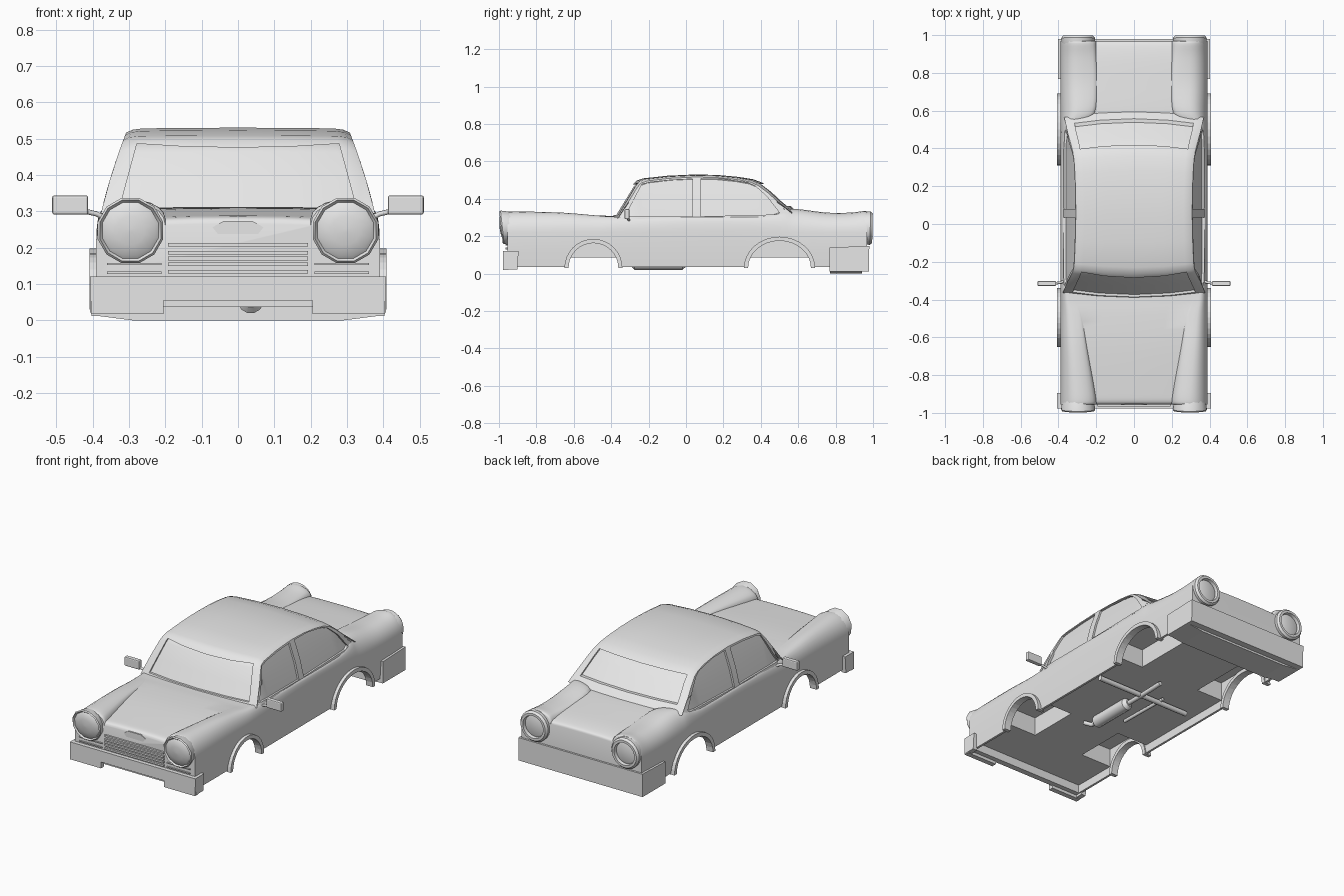
import bpy, bmesh, math
from mathutils import Vector

cube = bpy.data.objects.get("Cube")
if cube:
    bpy.data.objects.remove(cube)

grey = bpy.data.materials.new("plain_grey")
grey.use_nodes = True
grey.diffuse_color = (0.8, 0.8, 0.8, 1)
grey.node_tree.nodes["Principled BSDF"].inputs["Base Color"].default_value = (0.8, 0.8, 0.8, 1)


def finish(bm, name):
    bmesh.ops.recalc_face_normals(bm, faces=bm.faces)
    mesh = bpy.data.meshes.new(name)
    bm.to_mesh(mesh)
    bm.free()
    ob = bpy.data.objects.new(name, mesh)
    bpy.context.collection.objects.link(ob)
    mesh.materials.append(grey)
    return ob


def smooth(ob, angle=35):
    bpy.ops.object.select_all(action='DESELECT')
    bpy.context.view_layer.objects.active = ob
    ob.select_set(True)
    bpy.ops.object.shade_smooth_by_angle(angle=math.radians(angle))


def loft(name, rings):
    """Skin a list of closed rings and cap both ends."""
    bm = bmesh.new()
    rows = [[bm.verts.new(p) for p in ring] for ring in rings]
    n = len(rows[0])
    for a, b in zip(rows, rows[1:]):
        for i in range(n):
            j = (i + 1) % n
            bm.faces.new((a[i], a[j], b[j], b[i]))
    bm.faces.new(rows[0])
    bm.faces.new(rows[-1])
    return finish(bm, name)


def prism(name, pts, axis, lo, hi):
    """Extrude a 2D outline along x, y or z."""
    def place(p, d):
        v = list(p)
        v.insert("xyz".index(axis), d)
        return v
    return loft(name, [[place(p, d) for p in pts] for d in (lo, hi)])


def box(name, x, y, z):
    return prism(name, [(x[0], y[0]), (x[1], y[0]), (x[1], y[1]), (x[0], y[1])], 'z', *z)


def lathe(name, profile, x, z, segments, lean=0):
    """Turn (radius, y) pairs about an axis along y; lean shears the end."""
    rings = []
    for r, y in profile:
        ring = []
        for i in range(segments):
            a = 2 * math.pi * (i + 0.5) / segments
            ring.append((x + r * math.cos(a), y - lean * r * math.sin(a), z + r * math.sin(a)))
        rings.append(ring)
    ob = loft(name, rings)
    smooth(ob)
    return ob


def tube(name, pts, r):
    curve = bpy.data.curves.new(name, 'CURVE')
    curve.dimensions = '3D'
    curve.bevel_depth, curve.bevel_resolution, curve.use_fill_caps = r, 2, True
    line = curve.splines.new('POLY')
    line.points.add(len(pts) - 1)
    for p, co in zip(line.points, pts):
        p.co = (*co, 1)
    ob = bpy.data.objects.new(name, curve)
    bpy.context.collection.objects.link(ob)
    curve.materials.append(grey)


def cut(ob, cutters):
    for c in cutters:
        mod = ob.modifiers.new("cut", 'BOOLEAN')
        mod.operation, mod.solver, mod.object = 'DIFFERENCE', 'EXACT', c
        bpy.context.view_layer.objects.active = ob
        bpy.ops.object.modifier_apply(modifier=mod.name)
        bpy.data.objects.remove(c)


def mirrored(half):
    return half + [(-x, y, z) for x, y, z in reversed(half) if x > 0]


def spline(keys, steps):
    out = []
    for i in range(len(keys) - 1):
        k = [Vector(keys[max(0, min(len(keys) - 1, i + d))]) for d in (-1, 0, 1, 2)]
        for s in range(steps):
            t = s / steps
            m1, m2 = (k[2] - k[0]) / 2, (k[3] - k[1]) / 2
            out.append(k[1] * (2*t**3 - 3*t*t + 1) + m1 * (t**3 - 2*t*t + t)
                       + k[2] * (3*t*t - 2*t**3) + m2 * (t**3 - t*t))
    return out + [Vector(keys[-1])]


# Lower body: y, deck height, deck half width, fender crest height
BODY = [(-.955, .262, .2, .328), (-.94, .28, .2, .332), (-.87, .288, .21, .332), (-.65, .304, .25, .325),
        (-.48, .307, .28, .311), (-.36, .303, .32, .303), (0, .3, .355, .302), (.4, .3, .35, .304),
        (.52, .318, .29, .335), (.59, .325, .208, .345), (.75, .315, .2, .326), (.88, .304, .2, .326),
        (.955, .29, .2, .335), (.968, .275, .2, .33)]
SIDE, BOTTOM = .39, .036


def body_ring(k):
    y, deck, edge, crest = k
    mid, rx = (edge + SIDE) / 2, (SIDE - edge) / 2
    half = [(0, y, deck + .004), (edge * .6, y, deck + .003), (edge, y, deck)]
    for i in range(1, 6):
        a = math.pi / 2 * i / 5
        half.append((mid - rx * math.cos(a), y, deck + (crest - deck) * math.sin(a)))
    for i in range(1, 7):
        a = math.pi / 2 * i / 6
        half.append((mid + rx * math.sin(a), y, .22 + (crest - .22) * math.cos(a)))
    half += [(SIDE, y, .12), (SIDE - .005, y, BOTTOM), (0, y, BOTTOM)]
    return mirrored(half)


def arch(cy, w, h):
    return [(cy - w * math.cos(math.pi * i / 16), .03 + h * math.sin(math.pi * i / 16)) for i in range(17)]


# Wheel openings lead into square wells; each arch has a raised flare
body = loft("body", [body_ring(k) for k in spline(BODY, 4)])
cutters = [box("floor_cutter", (-.372, .372), (-.92, .78), (-.1, .085))]
for end, cy, w, h, well in (("front", -.495, .155, .155, .17), ("rear", .5, .19, .167, .2)):
    inner = arch(cy, w - .022, h - .022)
    opening = [(inner[0][0], -.1)] + inner + [(inner[-1][0], -.1)]
    for s in (1, -1):
        cutters.append(prism("arch_cutter", opening, 'x', s * .3, s * .6))
        lo, hi = sorted((s * well, s * .372))
        cutters.append(box("well_cutter", (lo, hi), (cy - w, cy + w), (-.1, .195)))
        prism(end + "_arch_flare", arch(cy, w, h) + inner[::-1], 'x', s * .365, s * .408)
cut(body, cutters)
smooth(body)

# Cabin: roofline as y, height
ROOF = [(-.395, .298), (-.335, .395), (-.285, .475), (-.265, .497), (-.23, .509), (-.1, .523), (.05, .53),
        (.17, .527), (.28, .517), (.36, .504), (.41, .485), (.46, .448), (.515, .397), (.56, .36), (.595, .328)]


def cabin_ring(y, top, inset):
    def out(z):
        return .376 - .24 * (z - .3) - .35 * (z - .3) ** 2 - inset
    top -= inset
    y = .1 + (y - .1) * (1 - 1.2 * inset)
    drop = min(.014, max(.004, (top - .29) * .08))
    e = out(top)
    half = [(0, top), (e * .5, top - drop * .05), (e - .04, top - drop * .15), (e - .012, top - drop * .4),
            (out(top - drop), top - drop), (out(.4), min(.4, top - drop * 2)), (out(.27), .262), (0, .262)]
    ends = max(0, min(1, abs(y - .08) / .3 - .1))
    bow = -.03 * math.copysign(ends, y - .08)
    return mirrored([(x, y + bow * (min(x, .36) / .36) ** 2, z) for x, z in half])


cabin = loft("cabin", [cabin_ring(y, z, 0) for y, z in ROOF])
glass = loft("window_glass", [cabin_ring(y, z, .011) for y, z in ROOF])
FRONT_WINDOW = [(-.325, .306), (-.25, .45), (-.235, .478), (-.19, .489), (-.08, .5), (.035, .506), (.035, .306)]
REAR_WINDOW = [(.08, .306), (.08, .507), (.2, .505), (.33, .486), (.37, .468), (.43, .415), (.5, .325), (.49, .316)]
WINDSCREEN = [(-.325, .312), (-.278, .486), (-.15, .478), (0, .475), (.15, .478), (.278, .486), (.325, .312)]
BACK_GLASS = [(-.315, .362), (-.285, .478), (.285, .478), (.315, .362)]
cut(cabin, [prism("cutter", FRONT_WINDOW, 'x', -.6, .6), prism("cutter", REAR_WINDOW, 'x', -.6, .6),
            prism("cutter", WINDSCREEN, 'y', -.6, -.17), prism("cutter", BACK_GLASS, 'y', .36, .8)])
smooth(cabin)
smooth(glass)

# Lamps, mirrors and side trim
HEADLAMP = [(.08, -.92), (.088, -.945), (.093, -.982), (.087, -.989), (.08, -.98), (.07, -.987), (.04, -.994), (.005, -.997)]
TAIL_LAMP = [(.082, .92), (.089, .96), (.09, .985), (.08, .997), (.066, .997), (.063, .978), (.053, .982), (.005, .984)]
for s, side in ((1, "left"), (-1, "right")):
    lathe(side + "_headlamp", HEADLAMP, s * .296, .247, 12, .11)
    lathe(side + "_tail_lamp", TAIL_LAMP, s * .296, .243, 24, -.02)
    lo, hi = sorted((s * .412, s * .511))
    mirror = box(side + "_mirror", (lo, hi), (-.328, -.302), (.291, .344))
    bevel = mirror.modifiers.new("soft_edges", 'BEVEL')
    bevel.width, bevel.segments = .006, 2
    tube(side + "_mirror_stalk", [(s * .36, -.3, .278), (s * .39, -.31, .293), (s * .42, -.315, .3)], .007)
    lo, hi = sorted((s * .21, s * .36))
    for z in (.131, .155):
        box(side + "_nose_trim", (lo, hi), (-.962, -.95), (z - .003, z + .003))

# Grille and plain bonnet handle
for z in (.208, .186, .17, .154, .134):
    box("grille_bar", (-.192, .192), (-.966, -.95), (z - .005, z + .005))
prism("bonnet_handle", [(-.07, .256), (-.055, .237), (.055, .237), (.07, .256), (.04, .273), (-.04, .273)], 'y', -.959, -.945)

# Bumpers
prism("front_bumper", [(-.405, .018), (-.205, .018), (-.205, .055), (.205, .055), (.205, .018), (.405, .018),
                       (.405, .12), (-.405, .12)], 'y', -.978, -.948)
for s in (1, -1):
    prism("front_bumper_end", [(-.978, .12), (-.895, .12), (-.902, .022), (-.972, .022)], 'x', s * .378, s * .407)
prism("rear_bumper", [(.768, .14), (.98, .147), (.978, .012), (.768, .012)], 'x', -.403, .403)
prism("rear_valance", [(-.4, .014), (-.29, 0), (.29, 0), (.4, .014)], 'y', .77, .94)

# Exhaust and underside rods
lathe("silencer", [(.02, -.29), (.036, -.275), (.036, -.02), (.02, 0)], .035, .055, 12)
tube("exhaust_front_pipe", [(.035, -.27, .055), (.035, -.32, .055), (.07, -.35, .07)], .013)
tube("exhaust_rear_pipe", [(.035, -.02, .055), (.035, .1, .055), (.035, .27, .06)], .013)
tube("cross_rod", [(-.29, .1, .06), (.33, .1, .06)], .015)
tube("long_rod", [(-.1, -.2, .075), (-.1, .13, .07)], .01)
